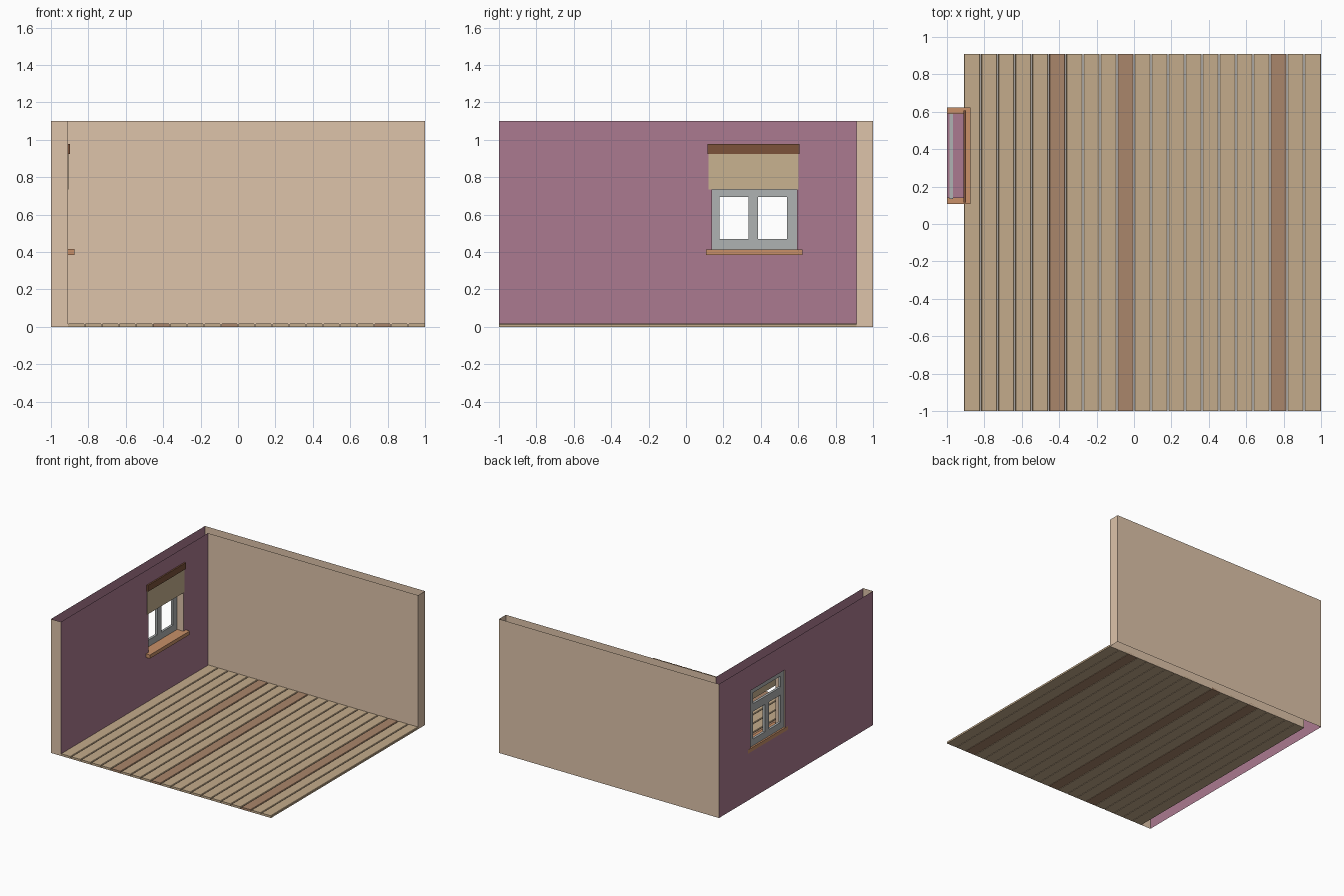
import bpy, bmesh

if "Cube" in bpy.data.objects:
    bpy.data.objects.remove(bpy.data.objects["Cube"])


def material(name, r, g, b):
    m = bpy.data.materials.new(name)
    m.diffuse_color = (r, g, b, 1)
    m.use_nodes = True
    m.node_tree.nodes["Principled BSDF"].inputs["Base Color"].default_value = m.diffuse_color
    return m


PLUM = material("plum_paint", .41, .195, .28)
CREAM = material("cream_paint", .73, .55, .40)
PLANK = material("plank_wood", .55, .41, .26)
DARK = material("dark_plank_wood", .40, .24, .147)
SILL = material("sill_wood", .58, .28, .14)
BROWN = material("valance_brown", .20, .085, .042)
BLIND = material("blind_fabric", .58, .45, .28)
GREY = material("window_grey", .43, .45, .45)


def finish(name, bm, mat):
    me = bpy.data.meshes.new(name)
    bm.to_mesh(me)
    bm.free()
    me.materials.append(mat)
    ob = bpy.data.objects.new(name, me)
    bpy.context.collection.objects.link(ob)
    return ob


def add_box(bm, x0, x1, y0, y1, z0, z1):
    for v in bmesh.ops.create_cube(bm, size=1)["verts"]:
        v.co = ((x0 + x1) / 2 + v.co.x * (x1 - x0),
                (y0 + y1) / 2 + v.co.y * (y1 - y0),
                (z0 + z1) / 2 + v.co.z * (z1 - z0))


def box(name, mat, *bounds):
    bm = bmesh.new()
    add_box(bm, *bounds)
    return finish(name, bm, mat)


def quad(bm, *pts):
    bm.faces.new([bm.verts.new(p) for p in pts])


def upright(bm, a, b, z0, z1):
    # vertical panel from a to b, facing right of the travel direction
    quad(bm, (*a, z0), (*b, z0), (*b, z1), (*a, z1))


H, OUT, INN = 1.1, -1.0, -.91
WY0, WY1, WZ0, WZ1 = .14, .592, .40, .89

# side wall: hollow shell, open at top and bottom, with window hole
bm = bmesh.new()
for x, end in ((OUT, 1.0), (INN, .91)):
    for y0, y1, z0, z1 in ((-1, WY0, 0, H), (WY1, end, 0, H),
                           (WY0, WY1, 0, WZ0), (WY0, WY1, WZ1, H)):
        a, b = ((x, y0), (x, y1)) if x == INN else ((x, y1), (x, y0))
        upright(bm, a, b, z0, z1)
quad(bm, (OUT, WY0, WZ1), (OUT, WY1, WZ1), (INN, WY1, WZ1), (INN, WY0, WZ1))
bmesh.ops.remove_doubles(bm, verts=bm.verts, dist=1e-5)
finish("side_wall", bm, PLUM)

# window reveal sides
bm = bmesh.new()
upright(bm, (INN, WY0), (OUT, WY0), WZ0, WZ1)
upright(bm, (OUT, WY1), (INN, WY1), WZ0, WZ1)
finish("window_reveal", bm, CREAM)

# back wall shell and both wall end caps
bm = bmesh.new()
upright(bm, (1, 1), (OUT, 1), 0, H)
upright(bm, (INN, .91), (1, .91), 0, H)
upright(bm, (1, .91), (1, 1), 0, H)
upright(bm, (OUT, -1), (INN, -1), 0, H)
finish("back_wall", bm, CREAM)

# floor planks with chamfered long top edges
N = 21
W = (1 - INN) / N
for i in range(N):
    x0, x1 = INN + i * W, INN + (i + 1) * W
    if i > 0:
        x0 += .002
    if i < N - 1:
        x1 -= .002
    bm = bmesh.new()
    add_box(bm, x0, x1, -1, .91, 0, .018)
    edges = [e for e in bm.edges if all(v.co.z > .01 for v in e.verts)
             and abs(e.verts[0].co.y - e.verts[1].co.y) > 1]
    bmesh.ops.bevel(bm, geom=edges, offset=.004, segments=1, affect='EDGES')
    finish(f"floor_plank_{i + 1}", bm, DARK if i in (5, 9, 18) else PLANK)

# window frame: stiles, rails, transom and mullion
FX = (-.987, -.967)
bm = bmesh.new()
for y0, y1, z0, z1 in ((.135, .18, .41, .893), (.54, .592, .41, .893),
                       (.18, .54, .41, .47), (.18, .54, .695, .76),
                       (.18, .54, .85, .893), (.335, .385, .47, .695)):
    add_box(bm, *FX, y0, y1, z0, z1)
finish("window_frame", bm, GREY)

# sill, blind and valance
box("window_sill", SILL, -1.001, -.875, .107, .623, .385, .415)
box("roller_blind", BLIND, -.909, -.905, .12, .60, .735, .93)
box("blind_valance", BROWN, -.912, -.898, .115, .607, .925, .977)
